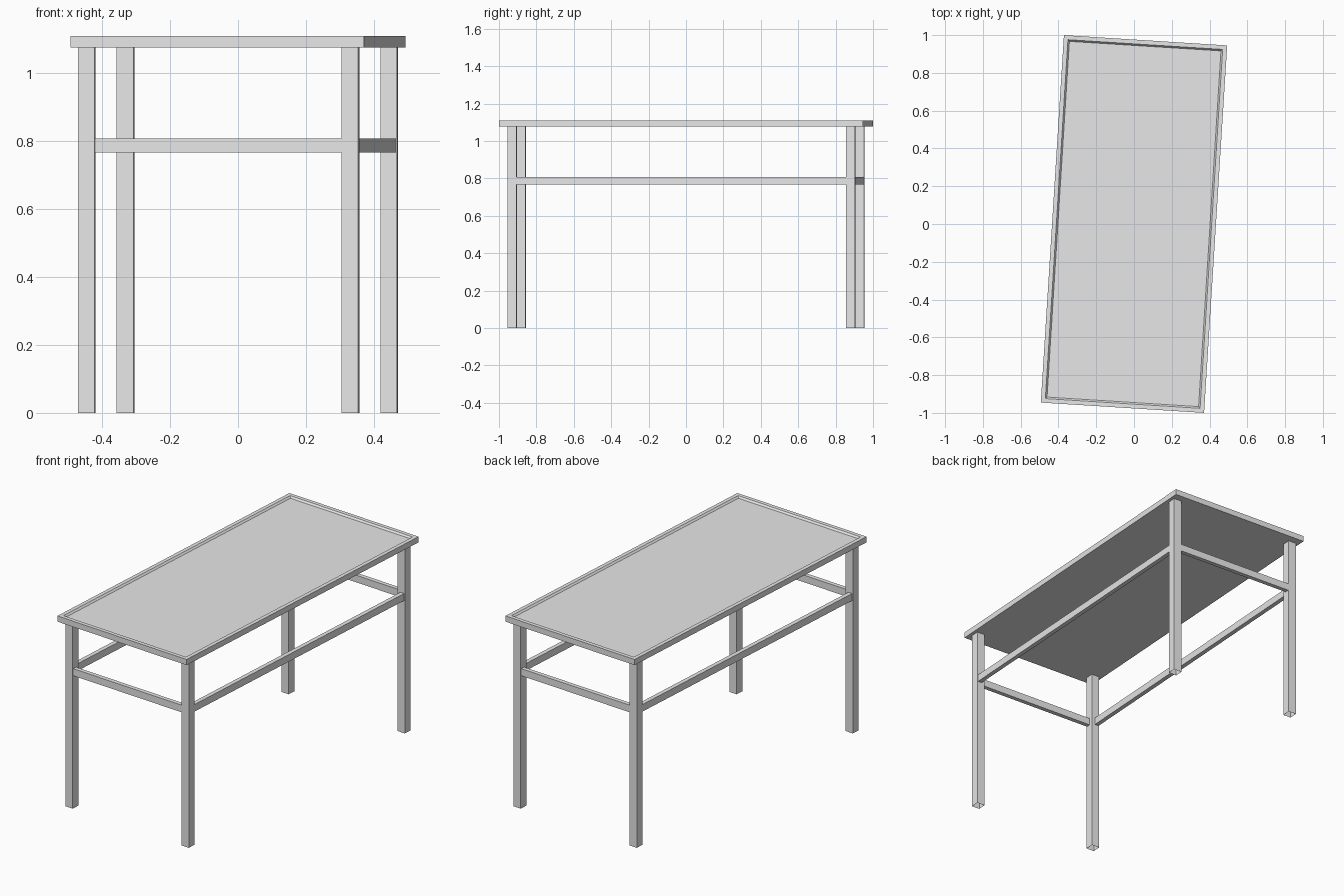
import bpy, bmesh, math
from mathutils import Matrix

cube = bpy.data.objects.get("Cube")
if cube:
    bpy.data.objects.remove(cube, do_unlink=True)

grey = bpy.data.materials.new("plain grey")
grey.use_nodes = True
colour = (0.8, 0.8, 0.8, 1)
grey.diffuse_color = colour
grey.node_tree.nodes["Principled BSDF"].inputs["Base Color"].default_value = colour

# The whole table is turned slightly about the vertical axis
TURN = Matrix.Rotation(math.radians(-3.6), 4, 'Z')
WIDTH, LENGTH = 0.866, 1.949
TOP, UNDER = 1.11, 1.077
LEG = 0.049
LEG_X, LEG_Y = 0.389, 0.907


def box(bm, size, centre):
    return bmesh.ops.create_cube(
        bm, size=1, matrix=Matrix.Translation(centre) @ Matrix.Diagonal((*size, 1)))


def finish(bm, name):
    mesh = bpy.data.meshes.new(name)
    bm.normal_update()
    bm.to_mesh(mesh)
    bm.free()
    mesh.materials.append(grey)
    obj = bpy.data.objects.new(name, mesh)
    obj.matrix_world = TURN
    bpy.context.collection.objects.link(obj)
    return obj


# Table top: raised rim, sloped lip and a shallow sunken panel
bm = bmesh.new()
box(bm, (WIDTH, LENGTH, TOP - UNDER), (0, 0, (TOP + UNDER) / 2))
bm.normal_update()
panel = max(bm.faces, key=lambda f: f.calc_center_median().z)
bmesh.ops.inset_region(bm, faces=[panel], thickness=0.032)
bmesh.ops.inset_region(bm, faces=[panel], thickness=0.012, depth=-0.01)
finish(bm, "table_top")

# Legs: square tubes, open at the foot
for y, end in ((-LEG_Y, "front"), (LEG_Y, "back")):
    for x, side in ((LEG_X, "left"), (-LEG_X, "right")):
        bm = bmesh.new()
        box(bm, (LEG, LEG, UNDER), (x, y, UNDER / 2))
        foot = min(bm.faces, key=lambda f: f.calc_center_median().z)
        bmesh.ops.delete(bm, geom=[foot], context='FACES_ONLY')
        finish(bm, f"{end}_{side}_leg")

# Stretchers: rails between the legs, close to their outer faces
RAIL, LOW, HIGH = 0.025, 0.767, 0.808
INSET = (LEG - RAIL) / 2 - 0.004
for s, end, side in ((-1, "front", "right"), (1, "back", "left")):
    for name, size, centre in (
            (end, (2 * LEG_X - LEG, RAIL), (0, s * (LEG_Y + INSET))),
            (side, (RAIL, 2 * LEG_Y - LEG), (s * (LEG_X + INSET), 0))):
        bm = bmesh.new()
        box(bm, (*size, HIGH - LOW), (*centre, (HIGH + LOW) / 2))
        finish(bm, f"{name}_stretcher")
